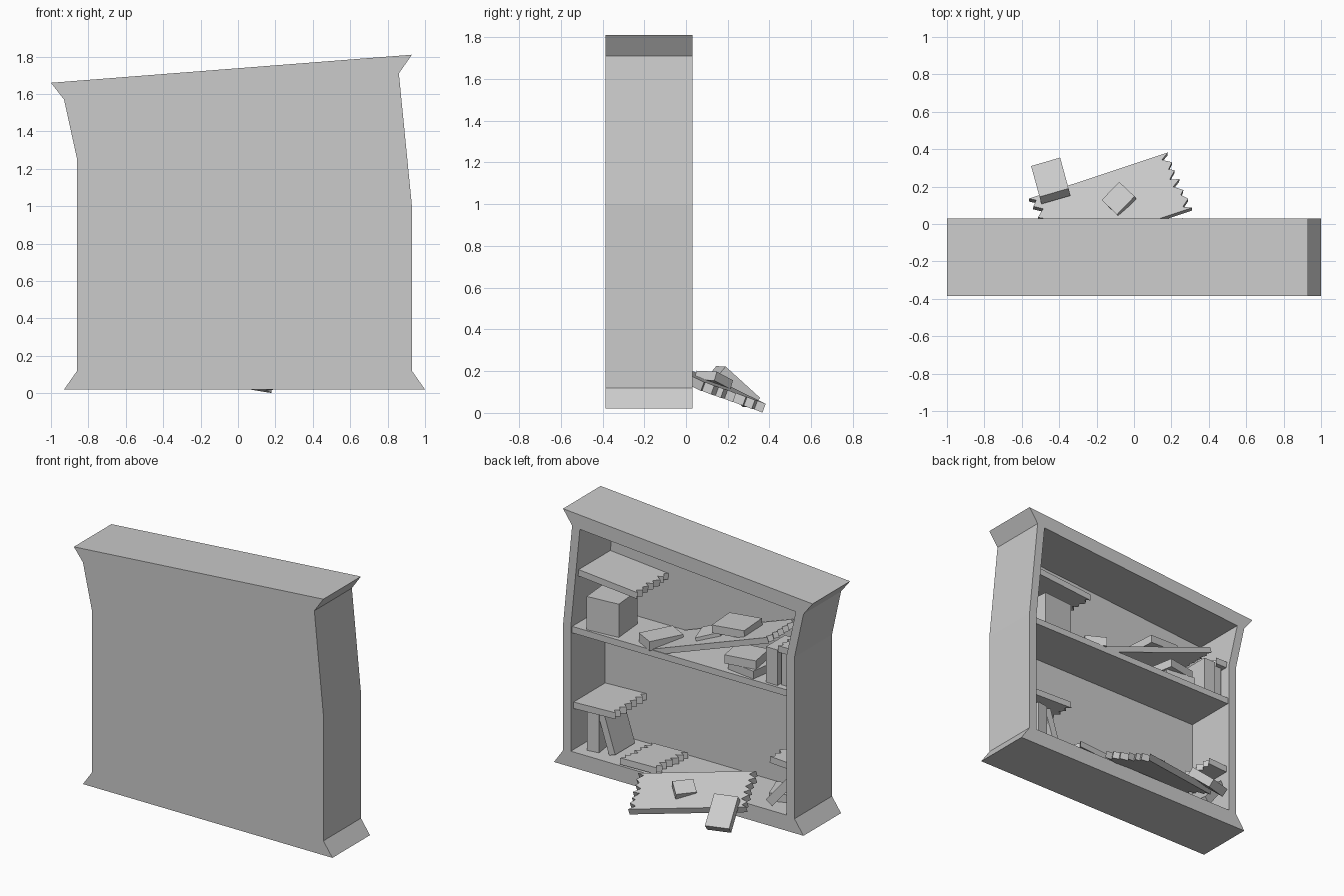
import bpy, bmesh, math, random
from mathutils import Vector, Matrix, Euler

if "Cube" in bpy.data.objects:
    bpy.data.objects.remove(bpy.data.objects["Cube"])

random.seed(4)
grey = bpy.data.materials.new("plain_grey")
grey.diffuse_color = (0.6, 0.6, 0.6, 1)
grey.use_nodes = True
grey.node_tree.nodes["Principled BSDF"].inputs["Base Color"].default_value = grey.diffuse_color


def finish(name, bm):
    bmesh.ops.recalc_face_normals(bm, faces=bm.faces[:])
    me = bpy.data.meshes.new(name)
    bm.to_mesh(me)
    bm.free()
    me.materials.append(grey)
    ob = bpy.data.objects.new(name, me)
    bpy.context.collection.objects.link(ob)
    return ob


def prism(name, points, vec, place=None):
    """Closed outline pushed along a vector, then optionally mapped by a function."""
    bm = bmesh.new()
    face = bm.faces.new([bm.verts.new(p) for p in points])
    out = bmesh.ops.extrude_face_region(bm, geom=[face])
    bmesh.ops.translate(bm, vec=vec, verts=[g for g in out["geom"] if isinstance(g, bmesh.types.BMVert)])
    if place:
        for v in bm.verts:
            v.co = place(v.co)
    return finish(name, bm)


def teeth(width, depth, count=6):
    """Saw-tooth edge as (inset, distance across) pairs."""
    pts = [(0.01, 0)]
    for i in range(1, 2 * count):
        inset = random.uniform(0.6, 1) * depth if i % 2 else random.uniform(0, 0.25) * depth
        pts.append((inset, width * (i + random.uniform(-0.25, 0.25)) / (2 * count)))
    return pts + [(0.01, width)]


def board(name, origin, along, across, thick=0.045, end=True, start=False, depth=0.05):
    """Plank from a top corner; its far and near ends can be splintered."""
    o, a, b = Vector(origin), Vector(along), Vector(across)
    length, width = a.length, b.length
    a, b = a.normalized(), b.normalized()
    n = a.cross(b).normalized()
    if n.z < 0:
        n.negate()
    near = [(d, w) for d, w in teeth(width, depth)] if start else [(0, 0), (0, width)]
    far = [(length - d, w) for d, w in teeth(width, depth)] if end else [(length, 0), (length, width)]
    pts = [(x, y, 0) for x, y in near[::-1] + far]
    return prism(name, pts, (0, 0, -thick), lambda p: o + a * p.x + b * p.y + n * p.z)


def box(name, center, size, rot=(0, 0, 0)):
    bm = bmesh.new()
    m = (Matrix.Translation(center) @ Euler([math.radians(r) for r in rot]).to_matrix().to_4x4()
         @ Matrix.Diagonal((*size, 1)))
    bmesh.ops.create_cube(bm, size=1, matrix=m)
    return finish(name, bm)


# Leaning case: warped outline hollowed from the open side
outer = [(-0.93, 0.02), (1.0, 0.02), (0.93, 0.12), (0.93, 1.0), (0.86, 1.71),
         (0.93, 1.81), (-1.0, 1.66), (-0.93, 1.57), (-0.86, 1.25), (-0.86, 0.12)]
inner = [(-0.80, 0.13), (0.87, 0.13), (0.87, 1.0), (0.80, 1.70), (-0.87, 1.57), (-0.80, 1.25)]
case = prism("case", [(x, -0.385, z) for x, z in outer], (0, 0.415, 0))
cutter = prism("case_cutter", [(x, -0.35, z) for x, z in inner], (0, 0.6, 0))
cutter.hide_render = True
mod = case.modifiers.new("hollow", "BOOLEAN")
mod.operation, mod.object, mod.solver = "DIFFERENCE", cutter, "EXACT"
bpy.context.view_layer.objects.active = case
bpy.ops.object.modifier_apply(modifier=mod.name)
bpy.data.objects.remove(cutter)

# Whole and broken shelves
back = (0, -0.355, 0)
board("middle_shelf", (0.88, 0.015, 0.997), (-1.7, 0, 0), (0, -0.37, 0), end=False)
board("upper_broken_shelf", (0.84, 0.0, 1.40), (-0.475, 0, -0.042), back)
board("lower_broken_shelf", (0.88, 0.0, 0.462), (-0.345, 0, 0.012), back)
board("upper_shelf_stub", (-0.82, 0.0, 1.28), (0.12, 0, 0), back)
board("lower_shelf_stub", (-0.81, 0.0, 0.48), (0.17, 0, 0.01), back)

# Fallen shelf pieces
board("leaning_shelf", (0.258, 0.01, 1.0), (-0.91, 0.01, 0.33), (0, -0.345, 0), thick=0.04)
board("shelf_fragment", (0.50, 0.03, 0.185), (-0.29, -0.02, -0.005), (-0.02, -0.32, -0.01), start=True)
board("fallen_shelf", (0.19, 0.385, 0.042), (-0.76, -0.252, 0.123), (0.13, -0.295, 0.104),
      start=True, depth=0.06)

# Contents on the middle level
box("cube_box", (0.66, -0.125, 1.112), (0.235, 0.235, 0.235), (0, 0, 5))
box("flat_book", (0.27, -0.11, 1.027), (0.15, 0.24, 0.065), (0, 0, -28))
box("book_on_slope", (-0.08, -0.17, 1.135), (0.17, 0.17, 0.045), (0, 20, 20))
box("level_book", (-0.29, -0.15, 1.25), (0.24, 0.22, 0.055), (0, 4, 4))
box("stack_book_top", (-0.40, -0.10, 1.085), (0.22, 0.2, 0.06), (0, 0, 10))
box("stack_book_bottom", (-0.43, -0.12, 1.025), (0.22, 0.22, 0.055), (0, 0, -8))
box("standing_book", (-0.66, -0.11, 1.12), (0.09, 0.21, 0.25))
box("standing_book_thin", (-0.745, -0.13, 1.115), (0.06, 0.2, 0.24), (0, 0, 3))

# Contents on the floor
box("upright_book", (0.765, -0.145, 0.265), (0.085, 0.2, 0.27), (0, 0, 8))
box("tilted_book", (0.655, -0.17, 0.265), (0.05, 0.22, 0.27), (0, 18, 0))
box("corner_book", (-0.70, -0.12, 0.26), (0.06, 0.2, 0.26), (0, -40, 12))
box("corner_flat_book", (-0.66, -0.2, 0.16), (0.22, 0.18, 0.055), (0, 0, 20))

# Books outside, on the fallen shelf
board("spilled_book", (-0.35, 0.19, 0.222), (-0.155, -0.045, 0.002), (-0.045, 0.165, -0.15),
      thick=0.06, end=False)
box("small_book", (-0.08, 0.132, 0.158), (0.135, 0.12, 0.045), (-20, 2, 46))
